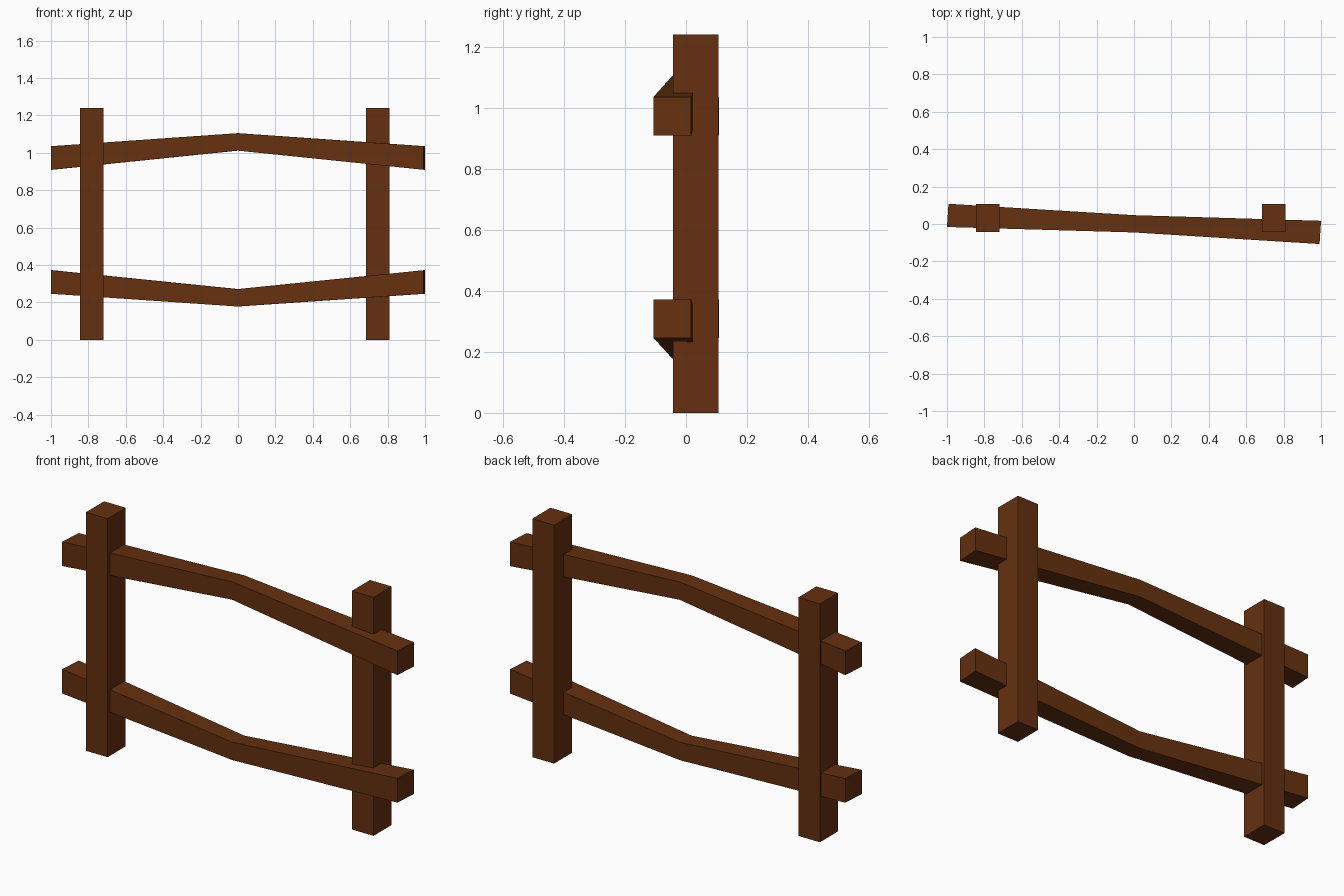
import bpy, bmesh

if "Cube" in bpy.data.objects:
    bpy.data.objects.remove(bpy.data.objects["Cube"])

wood = bpy.data.materials.new("brown_wood")
wood.diffuse_color = (0.13, 0.03, 0.005, 1)
wood.use_nodes = True
wood.node_tree.nodes["Principled BSDF"].inputs["Base Color"].default_value = wood.diffuse_color


def loft(name, sections):
    """Join a row of four-cornered sections into one closed beam."""
    bm = bmesh.new()
    rings = [[bm.verts.new(p) for p in s] for s in sections]
    for a, b in zip(rings, rings[1:]):
        for i in range(4):
            j = (i + 1) % 4
            bm.faces.new((a[i], a[j], b[j], b[i]))
    bm.faces.new(rings[0])
    bm.faces.new(rings[-1])
    bmesh.ops.recalc_face_normals(bm, faces=bm.faces)
    mesh = bpy.data.meshes.new(name)
    bm.to_mesh(mesh)
    bm.free()
    mesh.materials.append(wood)
    obj = bpy.data.objects.new(name, mesh)
    bpy.context.collection.objects.link(obj)


def section(front, back, z0, z1):
    """Upright section between a front and a back (x, y) point."""
    return [(*front, z0), (*back, z0), (*back, z1), (*front, z1)]


# Upright posts
for name, x in (("left_post", -0.7825), ("right_post", 0.7475)):
    loft(name, [section((x + dx, -0.043), (x + dx, 0.106), 0, 1.24)
                for dx in (-0.0625, 0.0625)])

# Bent rails: thinner in the middle, skewed across the posts
for name, z_end, z_mid in (("upper_rail", 0.972, 1.058),
                           ("lower_rail", 0.309, 0.2245)):
    end = (z_end - 0.063, z_end + 0.063)
    mid = (z_mid - 0.0465, z_mid + 0.0465)
    loft(name, [section((-1.0, -0.016), (-0.992, 0.108), *end),
                section((-0.003, -0.045), (0.003, 0.047), *mid),
                section((0.992, -0.107), (1.0, 0.017), *end)])
